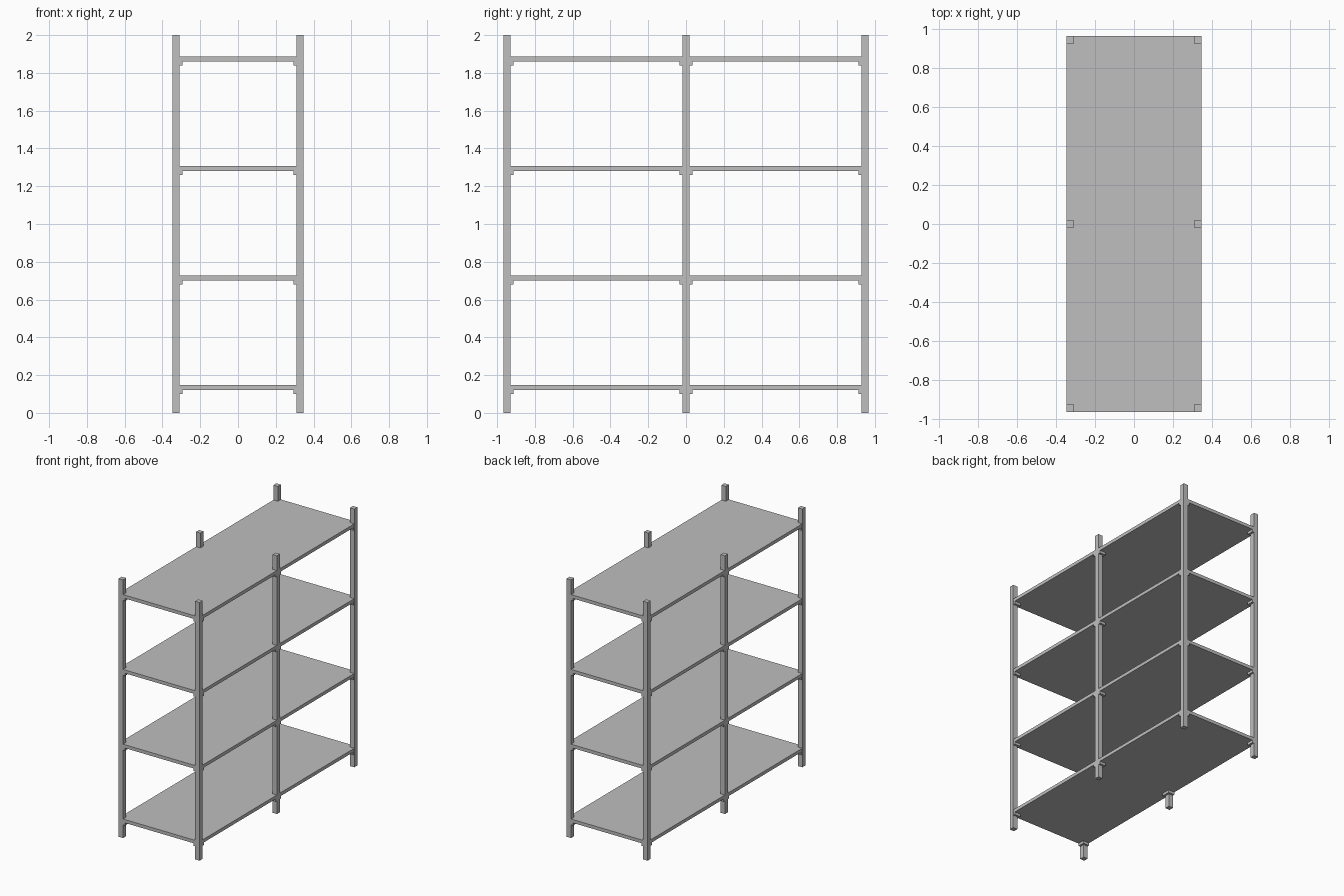
import bpy

# Remove the default object
if "Cube" in bpy.data.objects:
    bpy.data.objects.remove(bpy.data.objects["Cube"], do_unlink=True)

HALF_X, HALF_Y, HEIGHT = 0.347, 0.966, 2.0
POST = 0.038          # post width
SHELF = 0.026         # shelf thickness
LIP, DROP = 0.016, 0.02   # bracket overhang and depth
SHELF_TOPS = [0.147 + i * 0.5795 for i in range(4)]

grey = bpy.data.materials.new("light grey metal")
grey.use_nodes = True
colour = (0.52, 0.52, 0.52, 1)
grey.diffuse_color = colour
grey.node_tree.nodes["Principled BSDF"].inputs["Base Color"].default_value = colour


def box(name, low, high):
    """Add a box spanning two opposite corners."""
    centre = [(a + b) / 2 for a, b in zip(low, high)]
    bpy.ops.mesh.primitive_cube_add(size=1, location=centre)
    obj = bpy.context.object
    obj.name = name
    obj.scale = [b - a for a, b in zip(low, high)]
    bpy.ops.object.transform_apply(location=False, rotation=False, scale=True)
    obj.data.materials.append(grey)


# Full-length shelves
edge = 0.001
for n, top in enumerate(SHELF_TOPS, 1):
    box(f"shelf_{n}", (edge - HALF_X, edge - HALF_Y, top - SHELF),
        (HALF_X - edge, HALF_Y - edge, top))

# Six posts, each with a support bracket under every shelf
inset_x, inset_y = HALF_X - POST / 2, HALF_Y - POST / 2
for side, x in (("right", -inset_x), ("left", inset_x)):
    for place, y in (("front", -inset_y), ("middle", 0), ("back", inset_y)):
        r = POST / 2
        box(f"{place}_{side}_post", (x - r, y - r, 0), (x + r, y + r, HEIGHT))
        # Brackets overhang only toward the inside of the frame
        reach = r + LIP
        x0, x1 = max(x - reach, edge - HALF_X), min(x + reach, HALF_X - edge)
        y0, y1 = max(y - reach, edge - HALF_Y), min(y + reach, HALF_Y - edge)
        for n, top in enumerate(SHELF_TOPS, 1):
            under = top - SHELF
            box(f"{place}_{side}_bracket_{n}", (x0, y0, under - DROP), (x1, y1, under))
